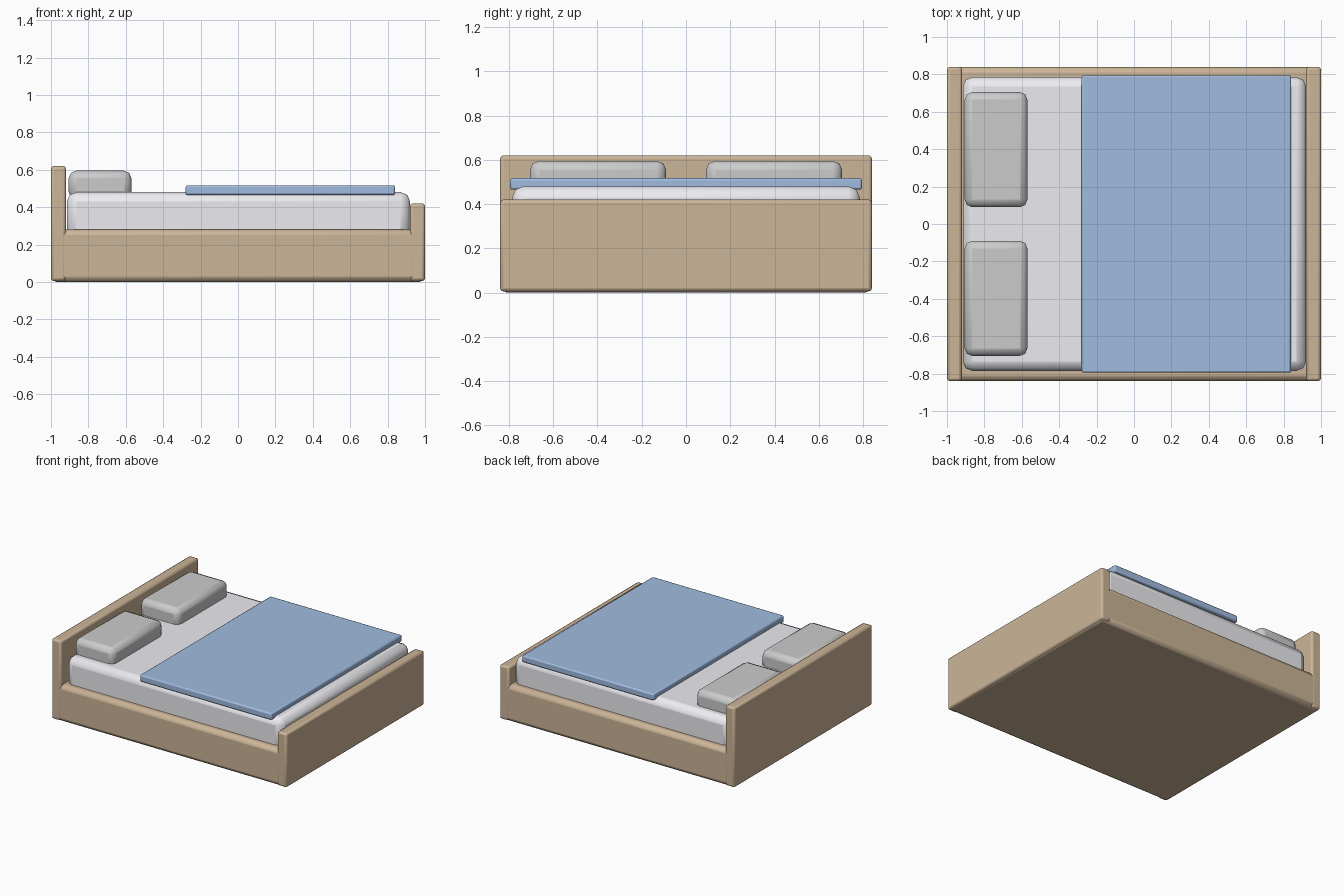
import bpy

if "Cube" in bpy.data.objects:
    bpy.data.objects.remove(bpy.data.objects["Cube"])


def material(name, rgb):
    m = bpy.data.materials.new(name)
    m.diffuse_color = (*rgb, 1)
    m.use_nodes = True
    m.node_tree.nodes["Principled BSDF"].inputs["Base Color"].default_value = m.diffuse_color
    return m


wood = material("wood", (0.60, 0.46, 0.31))
linen = material("linen", (0.84, 0.83, 0.87))
blue = material("blue_cloth", (0.35, 0.50, 0.74))


def box(name, x, y, z, bevel, segments=2, mat=None):
    """Rounded box from (min, max) ranges along each axis."""
    bpy.ops.mesh.primitive_cube_add(
        size=1, location=[(r[0] + r[1]) / 2 for r in (x, y, z)])
    ob = bpy.context.object
    ob.name = name
    ob.scale = [r[1] - r[0] for r in (x, y, z)]
    bpy.ops.object.transform_apply(location=False, rotation=False, scale=True)
    mod = ob.modifiers.new("rounding", 'BEVEL')
    mod.width = bevel
    mod.segments = segments
    if mat:
        ob.data.materials.append(mat)
    bpy.ops.object.shade_smooth_by_angle()
    return ob


# Wooden base with taller head and foot boards
box("bed_base", (-0.999, 0.999), (-0.839, 0.839), (0, 0.28), 0.03, 2, wood)
box("headboard", (-1, -0.92), (-0.84, 0.84), (0.005, 0.62), 0.015, 2, wood)
box("footboard", (0.92, 1), (-0.84, 0.84), (0.005, 0.42), 0.015, 2, wood)

# Mattress sunk slightly into the base
box("mattress", (-0.915, 0.92), (-0.785, 0.785), (0.22, 0.48), 0.05, 2, linen)

# Blanket slab
box("blanket", (-0.28, 0.84), (-0.795, 0.795), (0.465, 0.517), 0.01, 2, blue)

# Pair of pillows
for side, label in ((-1, "right"), (1, "left")):
    ys = sorted((side * 0.09, side * 0.705))
    box("pillow_" + label, (-0.905, -0.57), ys, (0.44, 0.595), 0.04, 2)
